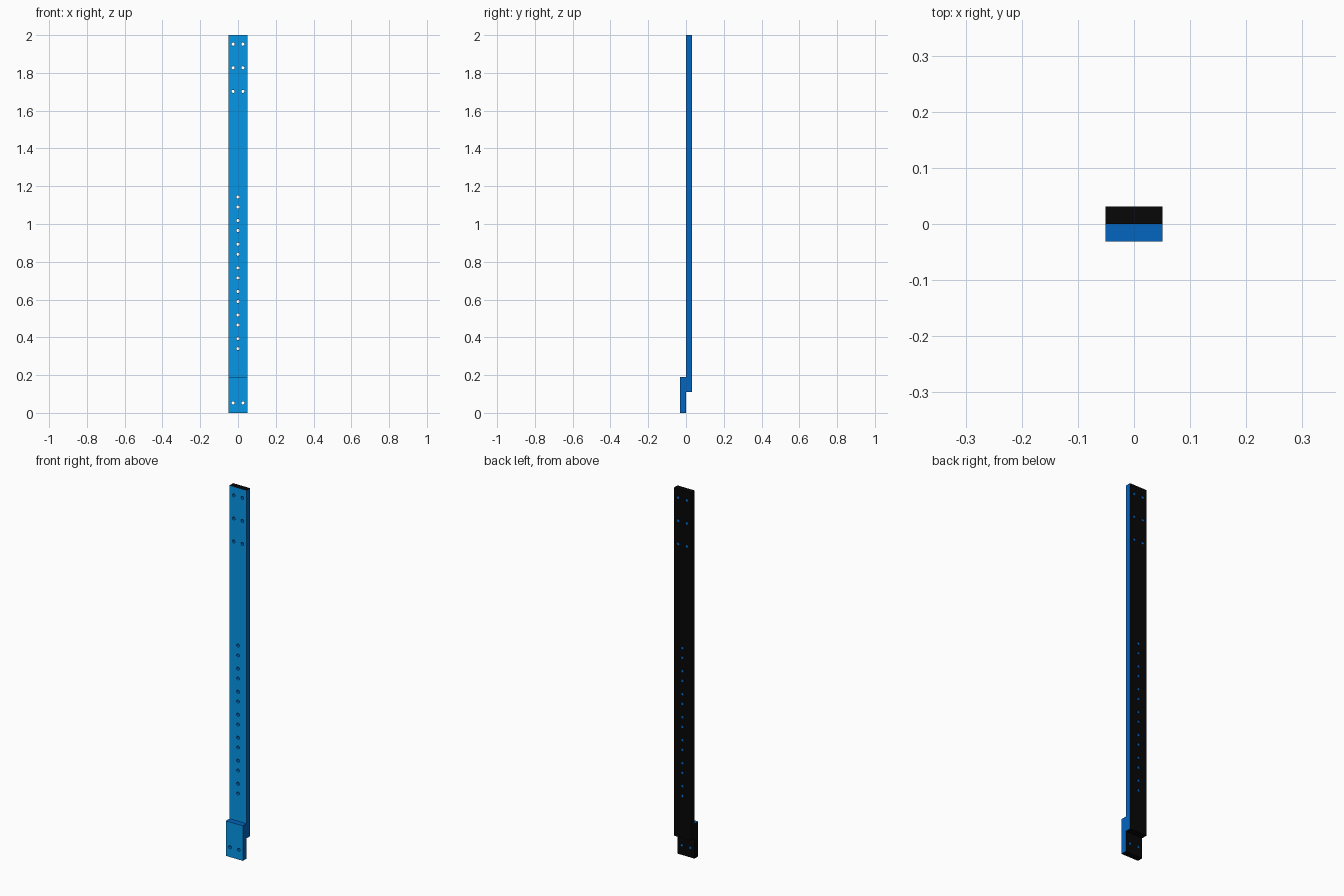
import bpy, bmesh, math
from mathutils import Vector

if "Cube" in bpy.data.objects:
    bpy.data.objects.remove(bpy.data.objects["Cube"])

W, T = 0.051, 0.0315      # half width, board thickness
HOLE_R, HOLE_SIDES = 0.0085, 16


def material(name, rgb):
    m = bpy.data.materials.new(name)
    m.diffuse_color = (*rgb, 1)
    m.use_nodes = True
    m.node_tree.nodes["Principled BSDF"].inputs["Base Color"].default_value = m.diffuse_color
    return m


MATS = [material("light_blue", (0.002, 0.32, 0.82)),
        material("deep_blue", (0.001, 0.13, 0.53)),
        material("black", (0.002, 0.002, 0.002))]


def add_loop(curve, pts):
    s = curve.splines.new('POLY')
    s.points.add(len(pts) - 1)
    for p, (x, z) in zip(s.points, pts):
        p.co = (x, z, 0, 1)
    s.use_cyclic_u = True


def board(name, z0, z1, y_mid, holes, top_mat):
    # drilled outline, filled and extruded along y
    cu = bpy.data.curves.new(name + "_outline", 'CURVE')
    cu.dimensions = '2D'
    cu.fill_mode = 'BOTH'
    cu.extrude = T / 2
    add_loop(cu, [(-W, z0), (W, z0), (W, z1), (-W, z1)])
    for hx, hz in holes:
        add_loop(cu, [(hx + HOLE_R * math.cos(a), hz + HOLE_R * math.sin(a))
                      for a in (2 * math.pi * i / HOLE_SIDES for i in range(HOLE_SIDES))])
    tmp = bpy.data.objects.new(name + "_outline", cu)
    bpy.context.collection.objects.link(tmp)
    dg = bpy.context.evaluated_depsgraph_get()
    me = bpy.data.meshes.new_from_object(tmp.evaluated_get(dg))
    bpy.data.objects.remove(tmp)
    me.name = name
    me.materials.clear()
    for m in MATS:
        me.materials.append(m)

    bm = bmesh.new()
    bm.from_mesh(me)
    for v in bm.verts:
        v.co = Vector((v.co.x, y_mid + v.co.z, v.co.y))
    bmesh.ops.remove_doubles(bm, verts=bm.verts, dist=1e-5)
    bmesh.ops.recalc_face_normals(bm, faces=bm.faces)
    bm.normal_update()
    # colour by direction: front, right side and hole walls, rest black
    for f in bm.faces:
        f.smooth = False
        n, c = f.normal, f.calc_center_median()
        if n.y < -0.9:
            f.material_index = 0
        elif n.y > 0.9:
            f.material_index = 2
        elif c.z > z1 - 1e-4:
            f.material_index = top_mat
        elif c.z < z0 + 1e-4 or c.x < -W + 1e-4:
            f.material_index = 2
        else:
            f.material_index = 1
    bm.to_mesh(me)
    bm.free()
    ob = bpy.data.objects.new(name, me)
    bpy.context.collection.objects.link(ob)


# long upright: three hole pairs at the top, a row of paired holes below
upright_holes = [(sx * 0.026, 1.702 + 0.125 * k) for k in range(3) for sx in (-1, 1)]
upright_holes += [(0, 0.34 + 0.125 * k + d) for k in range(7) for d in (0, 0.053)]
board("upright", 0.11, 2.0, T / 2, upright_holes, 2)

# short foot plate lapped on the front
board("foot_plate", 0.0, 0.19, -T / 2, [(-0.026, 0.053), (0.026, 0.053)], 1)
